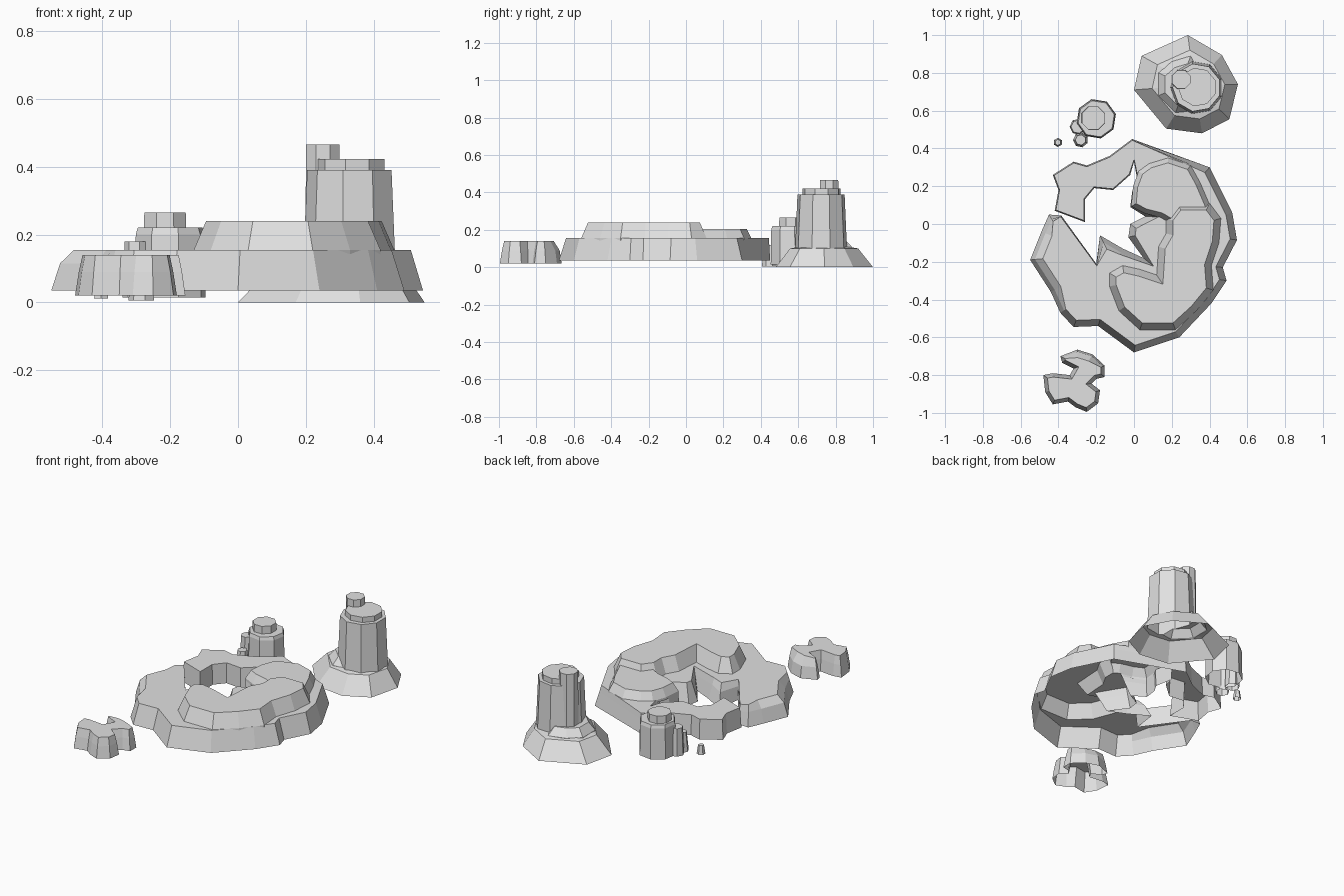
import bpy
import bmesh
import math
from mathutils import Vector

cube = bpy.data.objects.get("Cube")
if cube:
    bpy.data.objects.remove(cube, do_unlink=True)

# One plain stone colour
stone = bpy.data.materials.new("pale_grey_stone")
stone.use_nodes = True
stone.diffuse_color = (0.75, 0.75, 0.75, 1)
shader = next(n for n in stone.node_tree.nodes if n.type == "BSDF_PRINCIPLED")
shader.inputs["Base Color"].default_value = stone.diffuse_color


def loft(name, rings):
    """Join matching counter-clockwise rings into a solid with flat ends."""
    bm = bmesh.new()
    loops = [[bm.verts.new(point) for point in ring] for ring in rings]
    for low, high in zip(loops, loops[1:]):
        for i in range(len(low)):
            j = (i + 1) % len(low)
            bm.faces.new((low[i], low[j], high[j], high[i]))
    bm.faces.new(loops[-1])
    bm.faces.new(loops[0][::-1])
    mesh = bpy.data.meshes.new(name)
    bm.to_mesh(mesh)
    bm.free()
    mesh.materials.append(stone)
    obj = bpy.data.objects.new(name, mesh)
    bpy.context.collection.objects.link(obj)
    return obj


def hollow(obj, *extras):
    """Merge the extra solids into the object, then open it underneath."""
    for extra in extras:
        union = obj.modifiers.new("union", "BOOLEAN")
        union.operation = "UNION"
        union.solver = "EXACT"
        union.use_self = True
        union.object = extra
    bpy.context.view_layer.update()
    graph = bpy.context.evaluated_depsgraph_get()
    merged = bpy.data.meshes.new_from_object(obj.evaluated_get(graph))
    obj.modifiers.clear()
    obj.data = merged
    for extra in extras:
        bpy.data.objects.remove(extra, do_unlink=True)
    bm = bmesh.new()
    bm.from_mesh(merged)
    bm.normal_update()
    floor = [f for f in bm.faces if f.normal.z < -0.9]
    bmesh.ops.delete(bm, geom=floor, context="FACES")
    bm.to_mesh(merged)
    bm.free()


def counter_clockwise(outline):
    area = sum(a[0] * b[1] - b[0] * a[1]
               for a, b in zip(outline, outline[1:] + outline[:1]))
    return outline if area > 0 else outline[::-1]


def inset(outline, amount):
    """Move each corner inward along its mitre; amount is a function of x and y."""
    result = []
    for i, point in enumerate(outline):
        here = Vector(point)
        before = (here - Vector(outline[i - 1])).normalized()
        after = (Vector(outline[(i + 1) % len(outline)]) - here).normalized()
        n1 = Vector((-before.y, before.x))
        n2 = Vector((-after.y, after.x))
        mitre = (n1 + n2).normalized()
        distance = amount(*point) / max(0.5, mitre.dot(n1))
        result.append(here + mitre * distance)
    return result


def terrace(name, outline, steps):
    """Build a plateau from an outline; each step is a height and an inset rule."""
    outline = counter_clockwise(outline)
    rings = []
    for z, amount in steps:
        rule = amount if callable(amount) else (lambda x, y, a=amount: a)
        rings.append([(p.x, p.y, z) for p in inset(outline, rule)])
    return loft(name, rings)


def column(name, x, y, profile, sides=8, start=0.5):
    """Build a faceted pillar from pairs of radius and height."""
    turn = math.tau / sides
    return loft(name, [[(x + r * math.cos((i + start) * turn),
                         y + r * math.sin((i + start) * turn), z)
                        for i in range(sides)] for r, z in profile])


# Broad lower plateau wrapped around an open crater
lower_outline = [
    (-.01, .45), (.40, .30), (.52, .06), (.545, -.085), (.47, -.23), (.49, -.30),
    (.41, -.42), (.24, -.60), (0, -.68), (-.19, -.54), (-.32, -.545), (-.39, -.47),
    (-.44, -.36), (-.55, -.19), (-.49, -.04), (-.45, .05), (-.385, .045),
    (-.20, -.21), (-.18, -.06), (-.06, -.13), (.05, -.18), (-.03, -.07), (-.02, 0),
    (.06, .04), (-.02, .09), (-.01, .17), (.02, .22), (0, .33), (-.02, .26),
    (-.11, .18), (-.21, .19), (-.26, .13), (-.26, .01), (-.42, .07), (-.40, .18),
    (-.43, .26), (-.32, .33), (-.25, .31), (-.13, .36)]


def wall_slope(x, y):
    back_arm = x < 0.03 and y > 0.06
    crater_cut = -0.4 < x < -0.19 and y > -0.25
    return 0.004 if back_arm or crater_cut else 0.023


def rim_slope(x, y):
    if x < -0.4 and y < 0:
        return 0.06
    if -0.19 < x < -0.1 and -0.1 < y < 0:
        return 0.045
    return wall_slope(x, y) * 1.5


lower = terrace("plateau", lower_outline,
                [(0.035, 0), (0.115, wall_slope), (0.155, rim_slope)])

# Higher tier over the front and left side
upper_outline = [
    (.17, .03), (.23, .11), (.40, .11), (.46, .03), (.45, -.10), (.41, -.22),
    (.42, -.35), (.33, -.46), (.22, -.56), (.03, -.56), (-.08, -.46), (-.13, -.33),
    (-.13, -.26), (-.06, -.22), (.03, -.24), (.12, -.27), (.13, -.12), (.17, -.05)]
upper = terrace("upper_tier", upper_outline, [(0.14, 0), (0.155, 0), (0.24, 0.036)])

# Middle tier at the back of the crater
back_outline = [
    (-.015, .093), (-.005, .20), (.025, .28), (.08, .32), (.18, .35), (.30, .31),
    (.35, .22), (.41, .08), (.30, .0), (.20, .0), (.14, .035), (.06, .055)]
ledge = terrace("back_ledge", back_outline, [(0.14, 0), (0.155, 0), (0.205, 0.025)])
hollow(lower, upper, ledge)

# Small broken outcrop at the front, with an arm hooked round a notch
outcrop = terrace("front_outcrop", [
    (-.48, -.80), (-.43, -.79), (-.34, -.80), (-.32, -.765), (-.38, -.735),
    (-.39, -.70), (-.30, -.665), (-.22, -.69), (-.155, -.75), (-.155, -.81),
    (-.20, -.82), (-.225, -.845), (-.18, -.88), (-.19, -.95), (-.25, -.995),
    (-.31, -.97), (-.35, -.94), (-.43, -.955), (-.47, -.89)],
    [(0.02, 0), (0.09, 0.01),
     (0.14, lambda x, y: 0.04 if y > -0.695 else 0.02)])
hollow(outcrop)

# Tall tower: flared foot, raised shelf, shaft, cap and side pillar
foot = counter_clockwise([
    (.285, 1), (.465, .895), (.55, .74), (.505, .555),
    (.36, .48), (.17, .505), (0, .71), (.04, .89)])
foot_centre = Vector((0.32, 0.735))
foot_rings = []
for scale, z in [(1, 0), (0.7, 0.1), (0.5, 0.11)]:
    ring = [foot_centre + (Vector(p) - foot_centre) * scale for p in foot]
    foot_rings.append([(p.x, p.y, z) for p in ring])
tower = loft("tall_tower", foot_rings)
shelf = terrace("tower_shelf", [
    (.13, .68), (.22, .59), (.33, .60), (.36, .80), (.30, .89), (.20, .86),
    (.13, .80)], [(0.07, 0), (0.105, 0), (0.15, 0.035)])
shaft = column("tower_shaft", 0.332, 0.722, [(0.142, 0.07), (0.128, 0.39)], 9)
cap = column("tower_cap", 0.335, 0.725, [(0.103, 0.37), (0.103, 0.422)], 9)
pillar = column("tower_pillar", 0.25, 0.765, [(0.058, 0.07), (0.053, 0.465)])
hollow(tower, shelf, shaft, cap, pillar)

# Short tower with its cap and attached stones
short = column("short_tower", -0.2, 0.557,
               [(0.107, 0.015), (0.104, 0.2), (0.098, 0.22)], 8, 0.3)
short_cap = column("short_cap", -0.215, 0.56, [(0.068, 0.2), (0.066, 0.265)])
hollow(short, short_cap)
hollow(column("side_stone", -0.298, 0.515, [(0.043, 0.015), (0.036, 0.18)], 7))
hollow(column("leaning_stone", -0.283, 0.445, [(0.04, 0.005), (0.028, 0.12)], 7))
hollow(column("pebble", -0.403, 0.432, [(0.024, 0.012), (0.016, 0.065)], 6))
